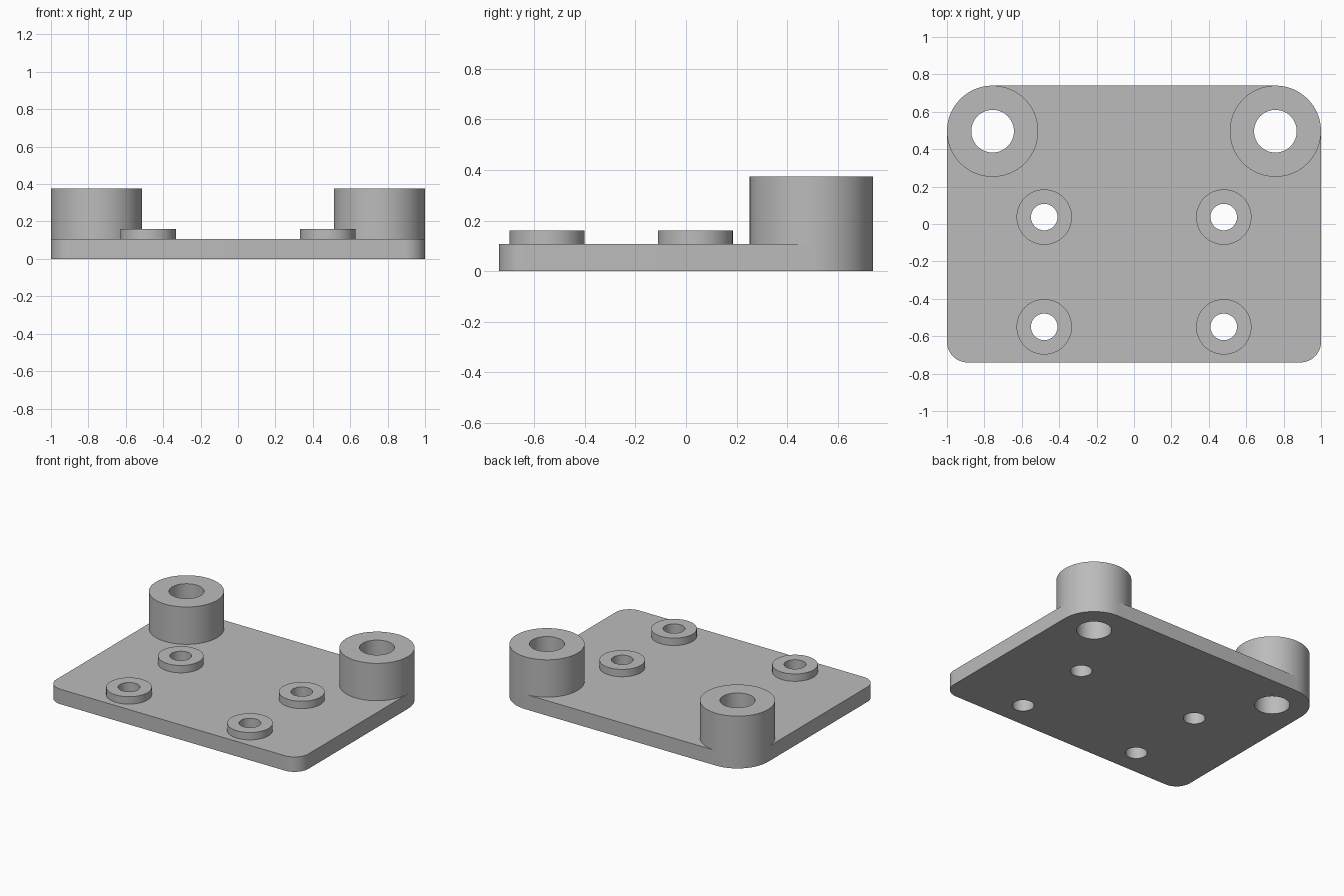
import bpy, bmesh
from math import cos, sin, pi

cube = bpy.data.objects.get("Cube")
if cube:
    bpy.data.objects.remove(cube, do_unlink=True)

HALF_X, HALF_Y, PLATE_TOP = 1.0, 0.74, 0.107
FRONT_RADIUS = 0.11
POST_R, POST_BORE, POST_TOP = 0.244, 0.114, 0.375
PAD_R, PAD_BORE, PAD_TOP = 0.148, 0.071, 0.16
POST_X, POST_Y = HALF_X - POST_R, HALF_Y - POST_R
PAD_X, PAD_YS = 0.48, (-0.55, 0.037)
SEGMENTS = 64

grey = bpy.data.materials.new("plain grey")
grey.use_nodes = True
grey.diffuse_color = (0.5, 0.5, 0.5, 1)
grey.node_tree.nodes["Principled BSDF"].inputs["Base Color"].default_value = grey.diffuse_color


def arc(cx, cy, r, start, sweep, n):
    return [(cx + r * cos(start + sweep * i / n), cy + r * sin(start + sweep * i / n))
            for i in range(n + 1)]


def circle(cx, cy, r):
    return arc(cx, cy, r, 0, 2 * pi, SEGMENTS)[:-1]


def plate_outline():
    """Counter-clockwise outline, with larger rounding at the back."""
    corners = [(1, 1, POST_R), (-1, 1, POST_R), (-1, -1, FRONT_RADIUS), (1, -1, FRONT_RADIUS)]
    points = []
    for i, (sx, sy, r) in enumerate(corners):
        points += arc(sx * (HALF_X - r), sy * (HALF_Y - r), r, i * pi / 2, pi / 2, SEGMENTS // 4)
    return points


def finish(bm, name):
    bmesh.ops.recalc_face_normals(bm, faces=bm.faces)
    mesh = bpy.data.meshes.new(name)
    bm.to_mesh(mesh)
    bm.free()
    mesh.materials.append(grey)
    obj = bpy.data.objects.new(name, mesh)
    bpy.context.collection.objects.link(obj)
    bpy.ops.object.select_all(action='DESELECT')
    obj.select_set(True)
    bpy.context.view_layer.objects.active = obj
    bpy.ops.object.shade_smooth_by_angle(angle=pi / 6)


def make_plate(name, loops, height):
    """Fill an outline around its holes and extrude it upward."""
    bm = bmesh.new()
    edges = []
    for loop in loops:
        verts = [bm.verts.new((x, y, 0)) for x, y in loop]
        edges += [bm.edges.new((verts[i - 1], verts[i])) for i in range(len(verts))]
    bmesh.ops.triangle_fill(bm, edges=edges, use_beauty=True, normal=(0, 0, 1))
    result = bmesh.ops.extrude_face_region(bm, geom=bm.faces[:], use_keep_orig=True)
    top = [g for g in result["geom"] if isinstance(g, bmesh.types.BMVert)]
    bmesh.ops.translate(bm, verts=top, vec=(0, 0, height))
    finish(bm, name)


def make_boss(name, cx, cy, radius, bore, top):
    """Raised ring: outer wall, flat rim and bore, seated on the plate."""
    bm = bmesh.new()
    profile = [(radius, PLATE_TOP), (radius, top), (bore, top), (bore, PLATE_TOP)]
    rings = [[bm.verts.new((x, y, z)) for x, y in circle(cx, cy, r)] for r, z in profile]
    for a, b in zip(rings, rings[1:]):
        for i in range(SEGMENTS):
            bm.faces.new((a[i - 1], a[i], b[i], b[i - 1]))
    finish(bm, name)


# Mirrored bosses, collecting the matching holes for the plate
holes = []
for side, sx in (("left", 1), ("right", -1)):
    specs = [("back_post", POST_Y, POST_X, POST_R, POST_BORE, POST_TOP)]
    specs += [(f"{place}_pad", y, PAD_X, PAD_R, PAD_BORE, PAD_TOP)
              for place, y in zip(("front", "middle"), PAD_YS)]
    for part, y, x, radius, bore, top in specs:
        make_boss(f"{side}_{part}", sx * x, y, radius, bore, top)
        holes.append(circle(sx * x, y, bore))

# Base plate
make_plate("base_plate", [plate_outline()] + holes, PLATE_TOP)
